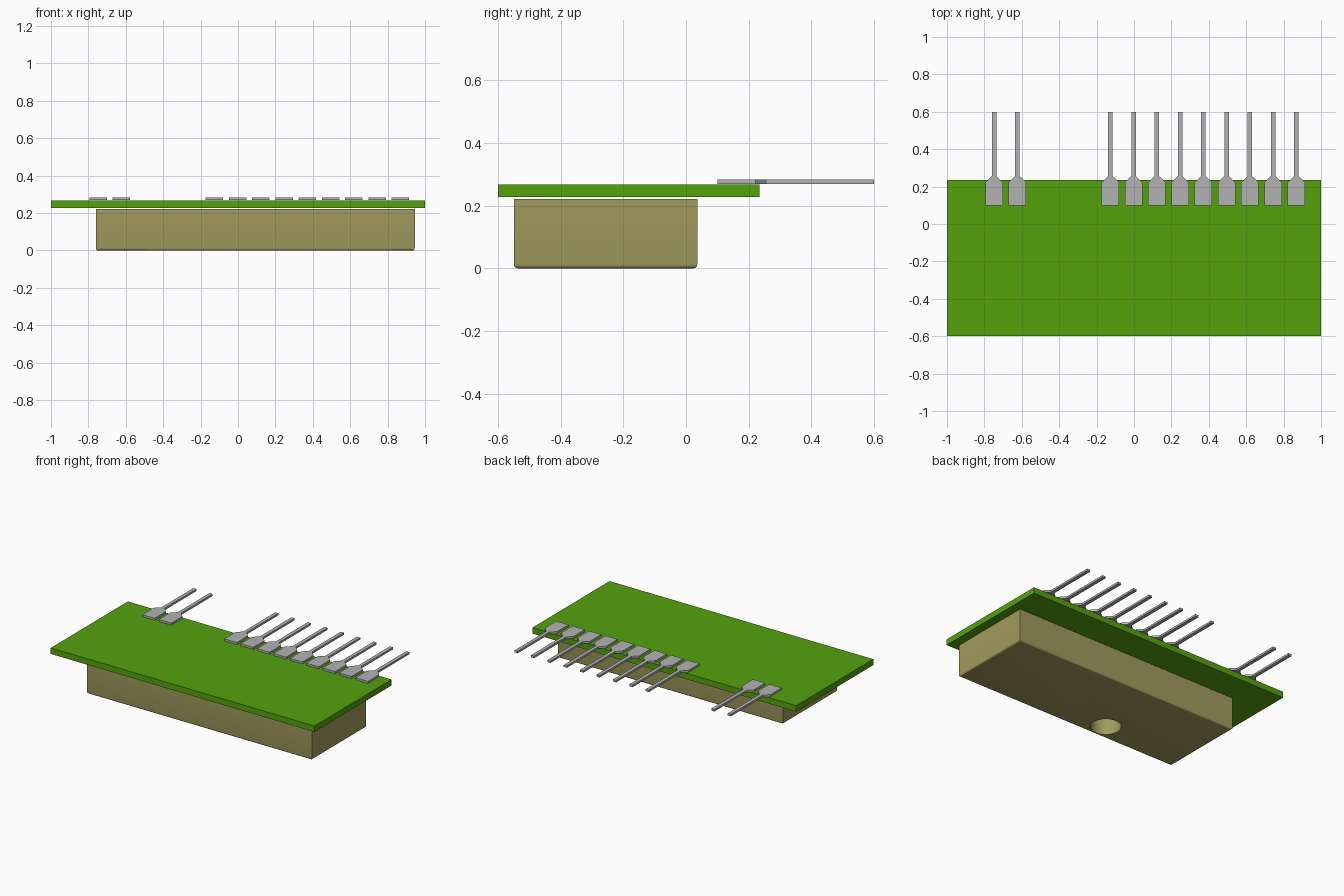
import bpy, bmesh, math

old = bpy.data.objects.get("Cube")
if old:
    bpy.data.objects.remove(old, do_unlink=True)


def material(name, rgb):
    m = bpy.data.materials.new(name)
    m.use_nodes = True
    m.diffuse_color = (*rgb, 1)
    m.node_tree.nodes["Principled BSDF"].inputs["Base Color"].default_value = (*rgb, 1)
    return m


GREEN = material("board green", (0.09, 0.36, 0.004))
TAN = material("housing tan", (0.36, 0.33, 0.11))
GREY = material("pin grey", (0.45, 0.45, 0.45))


def finish(bm, name, mat):
    bmesh.ops.recalc_face_normals(bm, faces=bm.faces)
    me = bpy.data.meshes.new(name)
    bm.to_mesh(me)
    bm.free()
    me.materials.append(mat)
    ob = bpy.data.objects.new(name, me)
    bpy.context.collection.objects.link(ob)
    return ob


def prism(name, outline, z0, z1, mat, bottom_bevel=0):
    """Extrude an outline in the xy plane from z0 up to z1."""
    bm = bmesh.new()
    face = bm.faces.new([bm.verts.new((x, y, z0)) for x, y in outline])
    ext = bmesh.ops.extrude_face_region(bm, geom=[face])
    top = [v for v in ext["geom"] if isinstance(v, bmesh.types.BMVert)]
    bmesh.ops.translate(bm, verts=top, vec=(0, 0, z1 - z0))
    if bottom_bevel:
        rim = [e for e in bm.edges if all(v.co.z < z0 + 1e-5 for v in e.verts)]
        bmesh.ops.bevel(bm, geom=rim, offset=bottom_bevel, segments=4,
                        profile=0.5, affect='EDGES')
    return finish(bm, name, mat)


def rect(x0, x1, y0, y1):
    return [(x0, y0), (x1, y0), (x1, y1), (x0, y1)]


# Circuit board
prism("circuit_board", rect(-1, 1, -0.6, 0.235), 0.227, 0.268, GREEN)

# Housing under the board, with a rounded lower rim
housing = prism("housing", rect(-0.76, 0.945, -0.55, 0.036), 0.0, 0.222, TAN, 0.012)

# Round port in the underside
cutter = prism("port_cutter",
               [(-0.142 + 0.095 * math.cos(a), -0.44 + 0.095 * math.sin(a))
                for a in (math.tau * i / 48 for i in range(48))], -0.1, 0.2, TAN)
cutter.hide_render = True
cutter.hide_set(True)
cut = housing.modifiers.new("port", 'BOOLEAN')
cut.operation = 'DIFFERENCE'
cut.solver = 'EXACT'
cut.object = cutter
bpy.context.view_layer.objects.active = housing
housing.select_set(True)
bpy.ops.object.modifier_apply(modifier="port")
bpy.data.objects.remove(cutter, do_unlink=True)
bpy.ops.object.shade_smooth_by_angle(angle=math.radians(35))

# Flat contact pins: a wide pad tapering into a thin prong
half = [(0.047, 0.1), (0.047, 0.222), (0.012, 0.256), (0.012, 0.6)]
for n, slot in enumerate([0, 1, *range(5, 14)], 1):
    cx = -0.748 + 0.1243 * slot
    outline = [(cx + x, y) for x, y in half] + [(cx - x, y) for x, y in reversed(half)]
    prism(f"contact_pin_{n}", outline, 0.270, 0.284, GREY)
